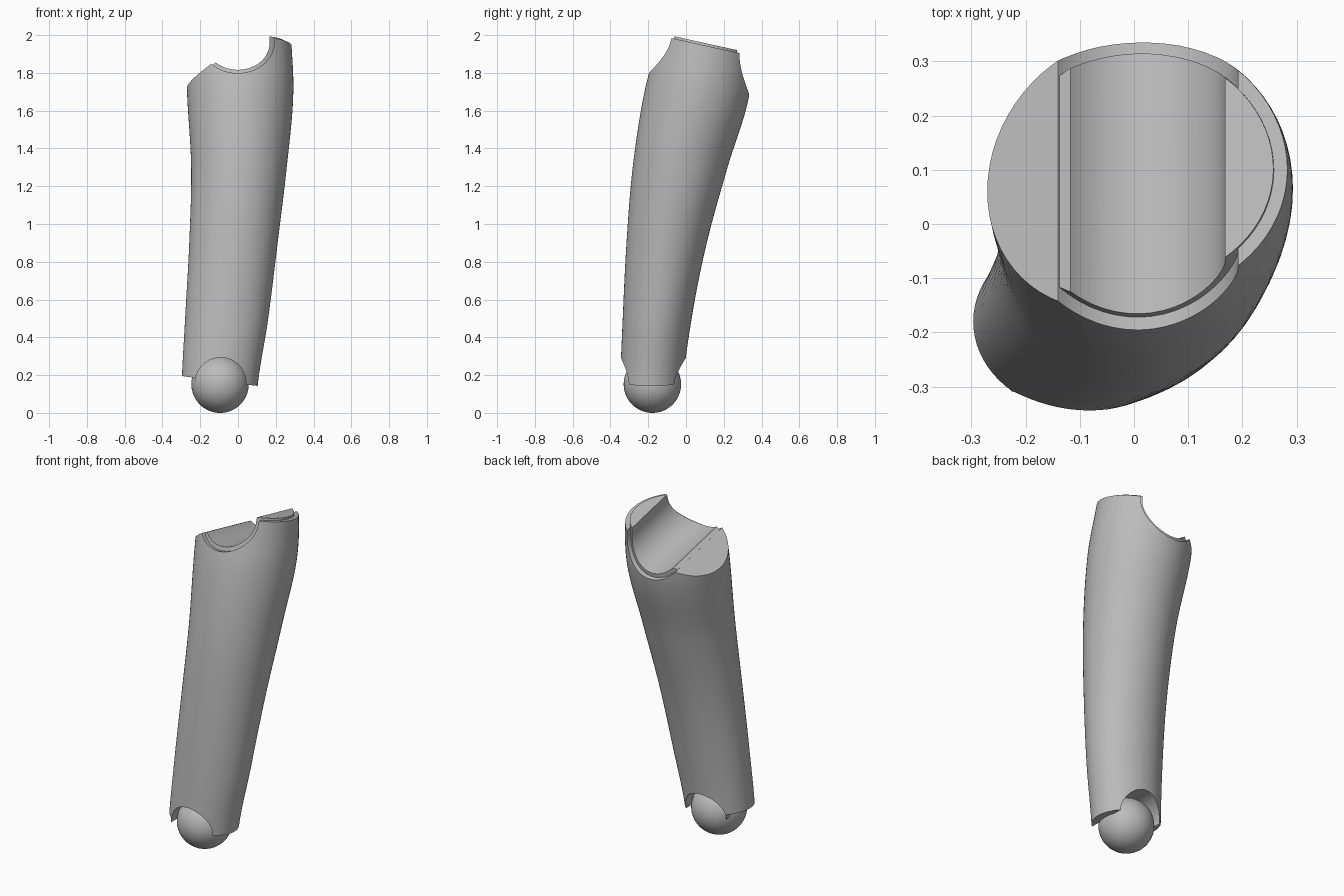
import bpy
import bmesh
from math import sin, cos, pi, asin, radians, sqrt

old = bpy.data.objects.get("Cube")
if old:
    bpy.data.objects.remove(old)

gray = bpy.data.materials.new("plain_gray")
gray.use_nodes = True
gray.diffuse_color = (0.5, 0.5, 0.5, 1)
gray.node_tree.nodes["Principled BSDF"].inputs["Base Color"].default_value = (0.5, 0.5, 0.5, 1)

SEGMENTS = 72
TILT = 0.22          # fall of the upper joint cut towards the back
# Evenly spaced sections of the limb: left, right, front, back limits
Z_START, Z_STEP = 0.1, 0.4
SECTIONS = [
    (-0.3, 0.1, -0.35, -0.02),
    (-0.28, 0.16, -0.335, 0.03),
    (-0.258, 0.21, -0.315, 0.11),
    (-0.248, 0.258, -0.282, 0.22),
    (-0.27, 0.293, -0.22, 0.338),
    (-0.28, 0.275, -0.12, 0.345),
]


def make_object(name, bm):
    bmesh.ops.recalc_face_normals(bm, faces=bm.faces)
    mesh = bpy.data.meshes.new(name)
    bm.to_mesh(mesh)
    bm.free()
    mesh.materials.append(gray)
    obj = bpy.data.objects.new(name, mesh)
    bpy.context.collection.objects.link(obj)
    return obj


def section_at(z):
    """Smoothly interpolated section limits at a height."""
    t = (z - Z_START) / Z_STEP
    last = len(SECTIONS) - 1
    i = max(0, min(int(t), last - 1))
    f = t - i
    a, b, c, d = (SECTIONS[max(0, min(k, last))] for k in range(i - 1, i + 3))
    return [q + f / 2 * (r - p + f * (2 * p - 5 * q + 4 * r - s + f * (3 * (q - r) + s - p)))
            for p, q, r, s in zip(a, b, c, d)]


def loft(name, bottom, top, inset, rings):
    """Closed tube of oval sections."""
    bm = bmesh.new()
    previous = None
    for n in range(rings + 1):
        z = bottom + (top - bottom) * n / rings
        left, right, front, back = section_at(z)
        cx, cy = (left + right) / 2, (front + back) / 2
        rx, ry = (right - left) / 2 - inset, (back - front) / 2 - inset
        angles = [2 * pi * k / SEGMENTS for k in range(SEGMENTS)]
        ring = [bm.verts.new((cx + rx * cos(a), cy + ry * sin(a), z)) for a in angles]
        if previous is None:
            bm.faces.new(ring)
        else:
            for k in range(SEGMENTS):
                j = (k + 1) % SEGMENTS
                bm.faces.new((previous[k], previous[j], ring[j], ring[k]))
        previous = ring
    bm.faces.new(previous)
    return make_object(name, bm)


def prism(name, profile, tilt=0):
    """Front-facing profile swept through the depth of the limb."""
    bm = bmesh.new()
    ends = [[bm.verts.new((x, y, z - tilt * y)) for x, z in profile] for y in (-1, 1)]
    for end in ends:
        bm.faces.new(end)
    for k in range(len(profile)):
        j = (k + 1) % len(profile)
        bm.faces.new((ends[0][k], ends[0][j], ends[1][j], ends[1][k]))
    return make_object(name, bm)


def arc(cx, cz, r, start, end, steps=32):
    return [(cx + r * cos(start + (end - start) * k / steps),
             cz + r * sin(start + (end - start) * k / steps)) for k in range(steps + 1)]


def cut(obj, cutter):
    mod = obj.modifiers.new("cut", "BOOLEAN")
    mod.operation, mod.solver, mod.object = "DIFFERENCE", "EXACT", cutter
    graph = bpy.context.evaluated_depsgraph_get()
    mesh = bpy.data.meshes.new_from_object(obj.evaluated_get(graph))
    obj.modifiers.clear()
    obj.data = mesh
    bpy.data.objects.remove(cutter)


def joint_cutter(radius, top, drop):
    """Round channel, flat right shoulder and sloping left shoulder."""
    cz, slope = 1.948, 0.63
    base = 1.905 - drop                      # left slope height at x = 0
    # meeting point of the slope with the channel circle
    k = base - cz
    q = 1 + slope ** 2
    x = (-slope * k - sqrt((slope * k) ** 2 - q * (k * k - radius ** 2))) / q
    start = -pi - asin((slope * x + k) / radius)
    profile = [(-0.7, base - slope * 0.7)] + arc(0, cz, radius, start, 0)
    profile += [(radius, top), (0.7, top), (0.7, 3), (-0.7, 3)]
    return prism("joint_cutter", profile, TILT)


# Outer limb, cut at the upper joint
outer_limb = loft("outer_limb", Z_START, 2.1, 0, 50)
cut(outer_limb, joint_cutter(0.192, 1.967, 0))

# Lower edge of the limb: slanted, with an arch over the ball
arch = arc(-0.092, 0.158, 0.135, pi, 0)
lower = [(-0.7, 0.255), (-0.227, 0.185)] + arch + [(0.043, 0.15), (0.7, 0.07)]
lower += [(0.7, -0.5), (-0.7, -0.5)]
cut(outer_limb, prism("lower_cutter", lower))

# Raised core that forms the bearing surface inside the rim
bearing_core = loft("bearing_core", 1.4, 2.1, 0.025, 18)
cut(bearing_core, joint_cutter(0.168, 1.98, 0.004))

# Ball joint
bm = bmesh.new()
bmesh.ops.create_uvsphere(bm, u_segments=48, v_segments=32, radius=0.152)
bmesh.ops.translate(bm, verts=bm.verts, vec=(-0.095, -0.178, 0.152))
ball_joint = make_object("ball_joint", bm)

# Smooth curved faces, keep the cut edges sharp
bpy.ops.object.select_all(action="DESELECT")
for obj in (outer_limb, bearing_core, ball_joint):
    obj.select_set(True)
bpy.context.view_layer.objects.active = outer_limb
bpy.ops.object.shade_smooth_by_angle(angle=radians(30))
